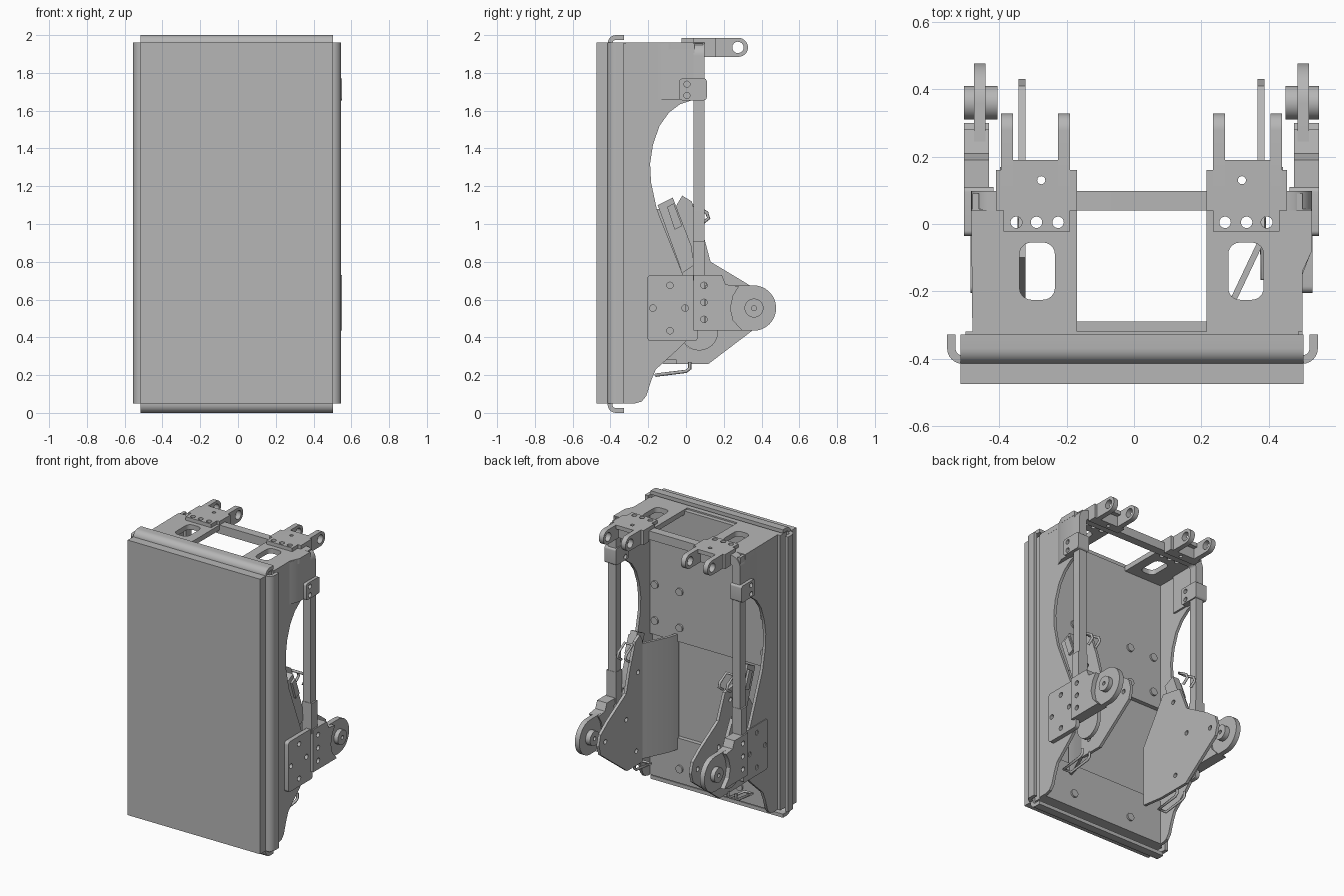
import bpy, bmesh, math
from mathutils import Vector

if "Cube" in bpy.data.objects:
    bpy.data.objects.remove(bpy.data.objects["Cube"])

grey = bpy.data.materials.new("machine_grey")
grey.use_nodes = True
GREY = (0.47, 0.47, 0.47, 1)
grey.diffuse_color = GREY
grey.node_tree.nodes["Principled BSDF"].inputs["Base Color"].default_value = GREY

MID = 0.0225   # centre line of the mechanism
parts = []


def place(axis, a, b, h):
    return {"X": (h, a, b), "Y": (a, h, b), "Z": (a, b, h)}[axis]


def finish(name, bm):
    bmesh.ops.recalc_face_normals(bm, faces=bm.faces)
    mesh = bpy.data.meshes.new(name)
    bm.to_mesh(mesh)
    bm.free()
    mesh.materials.append(grey)
    ob = bpy.data.objects.new(name, mesh)
    bpy.context.collection.objects.link(ob)
    parts.append(ob)
    return ob


def arc(cx, cy, r, start, end, n=8):
    angles = [math.radians(start + (end - start) * i / n) for i in range(n + 1)]
    return [(cx + r * math.cos(t), cy + r * math.sin(t)) for t in angles]


def ring(cx, cy, r, n=24):
    return arc(cx, cy, r, 0, 360, n)[:-1]


def rounded(x0, x1, y0, y1, r):
    return (arc(x1 - r, y1 - r, r, 0, 90, 6) + arc(x0 + r, y1 - r, r, 90, 180, 6)
            + arc(x0 + r, y0 + r, r, 180, 270, 6) + arc(x1 - r, y0 + r, r, 270, 360, 6))


def plate(name, axis, h0, h1, outline, holes=()):
    """Extrude an outline, with holes, along an axis."""
    bm = bmesh.new()
    edges = []
    for loop in [outline, *holes]:
        vs = [bm.verts.new(place(axis, a, b, h0)) for a, b in loop]
        edges += [bm.edges.new((vs[i - 1], vs[i])) for i in range(len(vs))]
    bmesh.ops.triangle_fill(bm, edges=edges, use_beauty=True)
    new = bmesh.ops.extrude_face_region(bm, geom=bm.faces[:])["geom"]
    bmesh.ops.translate(bm, verts=[v for v in new if isinstance(v, bmesh.types.BMVert)],
                        vec=place(axis, 0, 0, h1 - h0))
    return finish(name, bm)


def box(name, x0, x1, y0, y1, z0, z1):
    return plate(name, "Z", z0, z1, [(x0, y0), (x1, y0), (x1, y1), (x0, y1)])


def disc(name, axis, a, b, r, h0, h1):
    return plate(name, axis, h0, h1, ring(a, b, r, 32))


def rod(name, points, r):
    cu = bpy.data.curves.new(name, "CURVE")
    cu.dimensions = "3D"
    cu.bevel_depth, cu.bevel_resolution = r, 2
    sp = cu.splines.new("POLY")
    sp.points.add(len(points) - 1)
    for p, co in zip(sp.points, points):
        p.co = (*co, 1)
    cu.use_fill_caps = True
    cu.materials.append(grey)
    bpy.context.collection.objects.link(bpy.data.objects.new(name, cu))


# Front slab, backing and rear panels
box("front_slab", -0.515, 0.503, -0.475, -0.41, 0.05, 1.96)
box("backing_slab", -0.5, 0.488, -0.41, -0.32, 0.05, 1.96)
box("upper_rear_panel", -0.48, 0.5, -0.32, -0.29, 1.03, 1.95)
box("lower_rear_panel", -0.48, 0.5, -0.32, -0.29, 0.05, 0.36)
for z in (1.13, 1.38):
    for x in (-0.4, -0.21, 0.25, 0.44):
        disc("panel_bolt", "Y", x, z, 0.026, -0.29, -0.278)
for x in (-0.21, 0.25):
    disc("panel_bolt", "Y", x, 0.15, 0.026, -0.29, -0.278)


# Curled edge strips on all four edges
def curl(edge, s):
    e = edge + s * 0.043
    c = e - s * 0.045
    outer = [(c + s * 0.045 * math.sin(t), -0.37 - 0.045 * math.cos(t))
             for t in [math.radians(15 * i) for i in range(7)]]
    inner = [(c + s * 0.02 * math.sin(t), -0.37 - 0.02 * math.cos(t))
             for t in [math.radians(15 * i) for i in range(6, -1, -1)]]
    return ([(edge - s * 0.02, -0.415)] + outer + [(e, -0.328), (e - s * 0.025, -0.328)]
            + inner + [(edge - s * 0.02, -0.39)])


plate("left_edge_strip", "Z", 0.05, 1.96, curl(0.503, 1))
plate("right_edge_strip", "Z", 0.05, 1.96, curl(-0.512, -1))
for label, edge, s in (("top", 1.957, 1), ("bottom", 0.043, -1)):
    plate(label + "_edge_strip", "X", -0.515, 0.503, [(y, z) for z, y in curl(edge, s)])

# Rounded hoop frame: two posts and the cross beam
lo, hi = MID - 0.5065, MID + 0.5065
plate("hoop_frame", "Y", 0.04, 0.098,
      [(hi, 0.45)] + arc(hi - 0.07, 1.89, 0.07, 0, 90) + arc(lo + 0.07, 1.89, 0.07, 90, 180)
      + [(lo, 0.45), (lo + 0.058, 0.45)] + arc(lo + 0.078, 1.88, 0.02, 180, 90, 4)
      + arc(hi - 0.078, 1.88, 0.02, 90, 0, 4) + [(hi - 0.058, 0.45)])

side_outline = ([(-0.33, 0.05), (-0.33, 1.955), (0.09, 1.955), (0.09, 1.66), (0.03, 1.655)]
                + [(-0.03, 1.635), (-0.09, 1.59), (-0.14, 1.52), (-0.175, 1.42), (-0.19, 1.32),
                   (-0.185, 1.22), (-0.155, 1.08), (-0.02, 0.74), (0, 0.7), (0, 0.38),
                   (-0.05, 0.33), (-0.16, 0.23), (-0.185, 0.17), (-0.21, 0.09), (-0.235, 0.06),
                   (-0.27, 0.05)])
wing_back = [(0.13, 0.8), (0.33, 0.68), (0.41, 0.62), (0.43, 0.55), (0.41, 0.48), (0.12, 0.26)]

for label, s in (("left", 1), ("right", -1)):
    def X(d):
        return MID + s * d

    def name(part):
        return label + "_" + part

    # Side plate with its scooped edge
    d = 0.4575 if s > 0 else 0.4825
    plate(name("side_plate"), "X", X(d), X(d + 0.02), side_outline)
    plate(name("side_upper_bend"), "Z", 1.66, 1.955,
          [(X(0.47), -0.15), (X(0.478), -0.15), (X(0.505), -0.08), (X(0.505), 0.045),
           (X(0.47), 0.045)])

    # Top deck with slot and bolt holes
    bolt_holes = [ring(X(h), 0.005, 0.017) for h in (0.248, 0.312, 0.372)]
    slot = rounded(*sorted((X(0.2575), X(0.3625))), -0.225, -0.055, 0.035)
    corner = [(X(0.478), -0.32), (X(0.478), -0.14), (X(0.506), -0.08)]
    if s < 0:
        corner = [(X(0.5025), -0.32)]
    plate(name("top_deck"), "Z", 1.925, 1.96,
          [(X(0.1925), -0.32)] + corner + [(X(0.506), 0.04), (X(0.1925), 0.04)],
          bolt_holes + [slot])

    # Top hinge bracket with two eyes
    outline = [(X(a), b) for a, b in
               [(0.2125, -0.023), (0.41, -0.023), (0.41, 0.04), (0.4325, 0.04), (0.4325, 0.16),
                (0.41, 0.16), (0.41, 0.19), (0.2125, 0.19), (0.2125, 0.16), (0.1925, 0.16),
                (0.1925, 0.04), (0.2125, 0.04)]]
    pin_hole = ring(X(0.298), 0.13, 0.012)
    plate(name("hinge_plate"), "Z", 1.958, 1.985, outline, bolt_holes + [pin_hole])
    plate(name("hinge_block"), "Z", 1.885, 1.96,
          [(X(0.1925), 0.098), (X(0.4325), 0.098), (X(0.4325), 0.16), (X(0.1925), 0.16)],
          [pin_hole])
    for a in (0.2125, 0.3825):
        plate(name("hinge_eye"), "X", X(a), X(a + 0.035),
              [(0.1, 1.885)] + arc(0.278, 1.935, 0.05, -90, 90, 16) + [(0.1, 1.985)],
              [ring(0.275, 1.935, 0.03)])

    # Post clamp and sleeve
    plate(name("post_clamp"), "X", X(0.44), X(0.5275), rounded(-0.035, 0.11, 1.655, 1.77, 0.015),
          [ring(0.005, z, 0.016) for z in (1.68, 1.74)])
    plate(name("post_sleeve"), "X", X(0.445), X(0.518),
          [(0.037, 0.7), (0.1, 0.7), (0.1, 0.91), (0.037, 0.91)])

    # Lower mount and pivot
    plate(name("mount_plate"), "X", X(0.4775), X(0.5075), rounded(-0.205, 0.062, 0.38, 0.73, 0.02),
          [ring(y, z, 0.017) for y, z in
           ((-0.085, 0.675), (-0.175, 0.555), (-0.005, 0.555), (-0.085, 0.435))])
    plate(name("pivot_bracket"), "X", X(0.4525), X(0.5275),
          [(0.04, 0.435), (0.3, 0.435), (0.25, 0.49), (0.235, 0.555), (0.25, 0.62), (0.28, 0.67),
           (0.21, 0.68), (0.19, 0.73), (0.04, 0.73)],
          [ring(0.095, z, 0.017) for z in (0.495, 0.585, 0.675)])
    plate(name("pivot_arm"), "X", X(0.463), X(0.4975),
          [(0.1, 0.435)] + arc(0.357, 0.555, 0.12, -90, 90, 28) + [(0.1, 0.675)])
    plate(name("pivot_boss"), "X", X(0.4275), X(0.5275), ring(0.36, 0.555, 0.05, 32),
          [ring(0.36, 0.555, 0.013)])

    # Inner wing plate
    front = [(-0.05, 0.26), (-0.05, 1.1), (-0.02, 1.15), (0.03, 1.12), (0.09, 0.95)]
    if s < 0:
        front = [(-0.12, 0.26), (-0.29, 0.28), (-0.29, 0.7), (-0.1, 1.0), (0.06, 0.97)]
    plate(name("wing_plate"), "X", X(0.345), X(0.365), front + wing_back,
          [ring(y, z, 0.016) for y, z in ((0, 0.9), (0.02, 0.36), (0.13, 0.62), (0.36, 0.555))])

    # Slanted latch and hooked lever beside the wing
    plate(name("latch_body"), "X", X(0.4), X(0.45),
          [(-0.15, 1.1), (-0.07, 1.14), (0.03, 0.88), (0.04, 0.78), (-0.02, 0.74)])
    plate(name("latch_grip"), "X", X(0.445), X(0.465),
          [(-0.1, 1.09), (-0.065, 1.11), (-0.02, 0.99), (-0.06, 0.97)])
    plate(name("lever"), "X", X(0.395), X(0.42),
          [(-0.04, 0.76), (0.05, 0.8), (0.1, 0.7), (0.17, 0.55)]
          + arc(0.07, 0.43, 0.1, 0, -180, 12) + [(-0.03, 0.6)])

    # Wire handles
    for part, path in (("lower_handle", [(-0.16, 0.2), (0, 0.22), (0.02, 0.235), (0.02, 0.27)]),
                       ("upper_handle", [(0.04, 1.1), (0.11, 1.06), (0.12, 1.03), (0.08, 1.0)])):
        loop = [(X(0.36), y, z) for y, z in path[::-1]] + [(X(0.42), y, z) for y, z in path]
        rod(name(part), loop, 0.009)

# Flange joining the left wing to the rear panel
plate("left_wing_flange", "Z", 0.28, 1.08,
      [(0.368, -0.05), (0.388, -0.05), (0.305, -0.225), (0.285, -0.3), (0.265, -0.3), (0.285, -0.225)])

# Smooth round edges, keep sharp ones
bpy.ops.object.select_all(action="DESELECT")
for ob in parts:
    ob.select_set(True)
bpy.context.view_layer.objects.active = parts[0]
bpy.ops.object.shade_smooth_by_angle(angle=math.radians(25))
